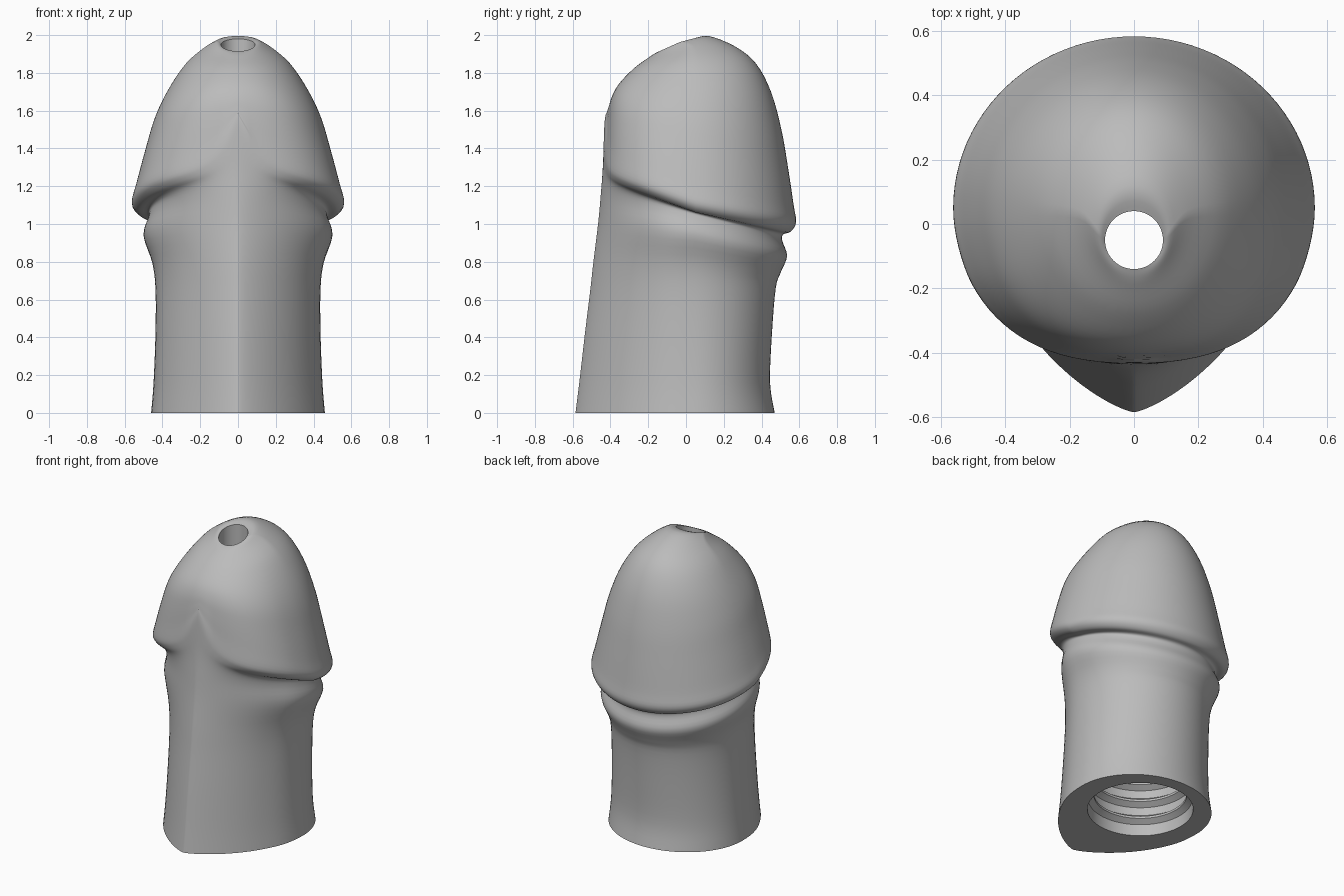
import bpy, bmesh, math

cube = bpy.data.objects.get("Cube")
if cube:
    bpy.data.objects.remove(cube, do_unlink=True)

SEGMENTS = 96
STEPS = 4

# Outer rings: front y, back y, half width, then height at front, side, back
RINGS = [
    (-.585, .47, .46, 0, 0, 0),
    (-.565, .445, .447, .16, .16, .16),
    (-.535, .455, .437, .42, .42, .42),
    (-.508, .475, .437, .64, .66, .66),
    (-.49, .50, .455, .8, .8, .74),
    (-.465, .535, .50, 1, .94, .83),
    (-.45, .51, .475, 1.14, 1.03, .91),
    (-.44, .515, .475, 1.21, 1.06, .945),
    (-.435, .555, .53, 1.24, 1.065, .96),
    (-.43, .583, .562, 1.28, 1.11, 1.01),
    (-.42, .57, .54, 1.38, 1.2, 1.1),
    (-.41, .54, .49, 1.52, 1.39, 1.3),
    (-.395, .505, .44, 1.64, 1.56, 1.5),
    (-.36, .45, .37, 1.73, 1.71, 1.7),
    (-.28, .37, .275, 1.82, 1.85, 1.85),
    (-.2, .26, .17, 1.88, 1.94, 1.94),
    (-.165, .12, .115, 1.903, 1.965, 1.995),
    (-.14, .04, .09, 1.915, 1.95, 1.98),
]


def spline(a, b, c, d, t):
    return tuple(
        q + .5 * t * (r - p + t * (2 * p - 5 * q + 4 * r - s + t * (3 * (q - r) + s - p)))
        for p, q, r, s in zip(a, b, c, d))


def smoothstep(t):
    t = min(max(t, 0), 1)
    return t * t * (3 - 2 * t)


def body_ring(index, ring):
    """One closed ring, with a keel below the rim and a flattened front above."""
    front, back, width, z_front, z_side, z_back = ring
    mid = .05 if index < 14 else (front + back) / 2
    power = 1.5 - .72 * smoothstep((index - 4) / 5) + .22 * smoothstep((index - 11) / 4)
    cusp = .27 * math.exp(-((index - 9) / 2) ** 2)
    points = []
    for n in range(SEGMENTS):
        angle = math.tau * n / SEGMENTS
        s, c = math.sin(angle), math.cos(angle)
        if c >= 0:
            x, y = width * s, mid + (back - mid) * c
            z = z_side + (z_back - z_side) * c
        else:
            # Blend the front exponent in gradually from the widest point
            local = 1 + (power - 1) * smoothstep(-c * 2)
            x = width * math.copysign(abs(s) ** local, s)
            y = mid + (front - mid) * -c
            z = z_side + (z_front - z_side) * -c
            z += cusp * math.exp(-abs(x) / .11) * smoothstep(-c * 2)
        points.append((x, y, z))
    return points


def circle(radius, y, z):
    return [(radius * math.sin(math.tau * n / SEGMENTS),
             y + radius * math.cos(math.tau * n / SEGMENTS), z) for n in range(SEGMENTS)]


# Outer skin
rings = []
last = len(RINGS) - 1
for i in range(last):
    keys = [RINGS[min(max(i + k, 0), last)] for k in (-1, 0, 1, 2)]
    for j in range(STEPS):
        rings.append(body_ring(i + j / STEPS, spline(*keys, j / STEPS)))
rings.append(body_ring(last, RINGS[last]))

# Round channel down to the socket
rings.append(circle(.09, -.05, 1.7))
rings.append(circle(.09, -.05, .62))

# Threaded socket opening at the base
SOCKET_Y = .06
rings.append(circle(.32, SOCKET_Y, .62))
for n in range(4):
    top = .5 - .12 * n
    for radius, drop in ((.32, 0), (.285, .025), (.285, .04), (.32, .065)):
        rings.append(circle(radius, SOCKET_Y, top - drop))
rings.append(circle(.325, SOCKET_Y, 0))

# Skin the rings, closing the base between the socket and the outer edge
bm = bmesh.new()
loops = [[bm.verts.new(p) for p in ring] for ring in rings]
for lower, upper in zip(loops, loops[1:] + loops[:1]):
    for n in range(SEGMENTS):
        m = (n + 1) % SEGMENTS
        bm.faces.new((lower[n], lower[m], upper[m], upper[n]))
bmesh.ops.recalc_face_normals(bm, faces=bm.faces)
mesh = bpy.data.meshes.new("threaded_cap")
bm.to_mesh(mesh)
bm.free()

cap = bpy.data.objects.new("threaded_cap", mesh)
bpy.context.collection.objects.link(cap)

grey = bpy.data.materials.new("plain_grey")
grey.use_nodes = True
colour = (.5, .5, .5, 1)
grey.diffuse_color = colour
grey.node_tree.nodes["Principled BSDF"].inputs["Base Color"].default_value = colour
mesh.materials.append(grey)

bpy.context.view_layer.objects.active = cap
cap.select_set(True)
bpy.ops.object.shade_smooth_by_angle(angle=math.radians(40))
